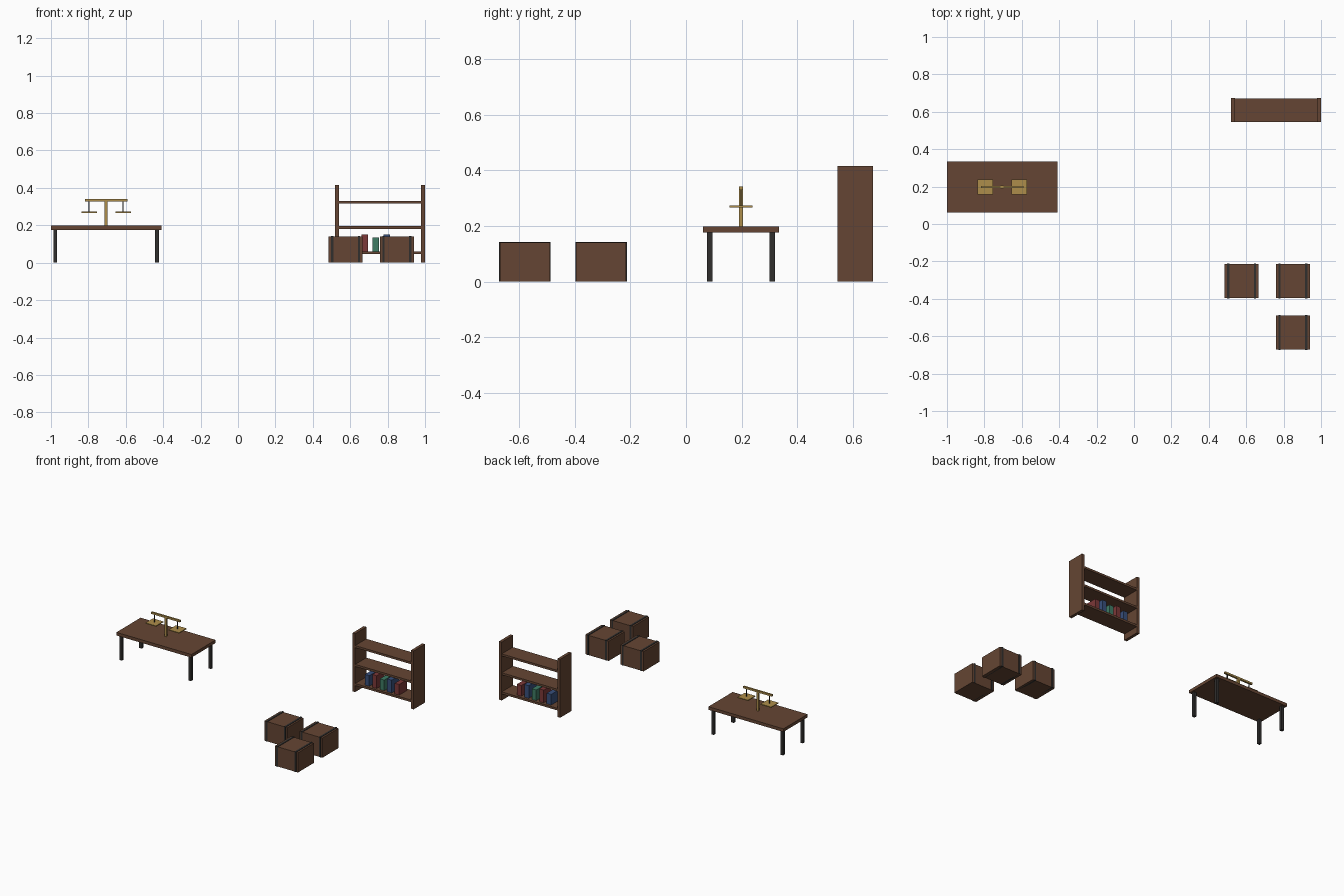
import bpy

if "Cube" in bpy.data.objects:
    bpy.data.objects.remove(bpy.data.objects["Cube"])

def material(name, rgb):
    m = bpy.data.materials.new(name)
    m.diffuse_color = (*rgb, 1)
    m.use_nodes = True
    m.node_tree.nodes["Principled BSDF"].inputs["Base Color"].default_value = m.diffuse_color
    return m

wood = material("wood", (0.13, 0.06, 0.033))
iron = material("iron", (0.03, 0.028, 0.027))
brass = material("brass", (0.42, 0.27, 0.07))
red = material("red cloth", (0.2, 0.04, 0.04))
blue = material("blue cloth", (0.04, 0.08, 0.2))
green = material("green cloth", (0.05, 0.2, 0.13))

def box(name, center, size, mat):
    bpy.ops.mesh.primitive_cube_add(size=1, location=center)
    o = bpy.context.object
    o.name = name
    o.scale = size
    bpy.ops.object.transform_apply(location=False, rotation=False, scale=True)
    o.data.materials.append(mat)
    return o

# Table
TX, TY = -0.705, 0.198
box("table_top", (TX, TY, 0.187), (0.59, 0.272, 0.022), wood)
for sx in (-1, 1):
    for sy in (-1, 1):
        box("table_leg", (TX + sx * 0.272, TY + sy * 0.112, 0.088), (0.02, 0.02, 0.176), iron)

# Balance scale
box("scale_post", (TX, TY, 0.266), (0.015, 0.015, 0.136), brass)
box("scale_beam", (TX, TY, 0.335), (0.227, 0.013, 0.013), brass)
for sx in (-1, 1):
    x = TX + sx * 0.091
    box("scale_hanger", (x, TY, 0.30), (0.005, 0.005, 0.06), iron)
    box("scale_pan", (x, TY, 0.27), (0.082, 0.082, 0.006), brass)

# Open bookshelf
SX, SY = 0.759, 0.609
for sx in (-1, 1):
    box("shelf_side", (SX + sx * 0.23, SY, 0.2075), (0.021, 0.127, 0.415), wood)
for z in (0.053, 0.189, 0.323):
    box("shelf_board", (SX, SY, z), (0.44, 0.125, 0.015), wood)

# Books
for i, mat in enumerate((blue, red, green, blue, red)):
    h = (0.076, 0.091)[i % 2]
    box("book", (0.62 + 0.0588 * i, SY, 0.06 + h / 2), (0.035, 0.09, h), mat)

# Banded crates
for cx, cy in ((0.575, -0.305), (0.85, -0.305), (0.85, -0.58)):
    box("crate", (cx, cy, 0.07), (0.182, 0.18, 0.14), wood)
    for sx in (-1, 1):
        box("crate_band", (cx + sx * 0.072, cy, 0.0715), (0.013, 0.186, 0.143), iron)
